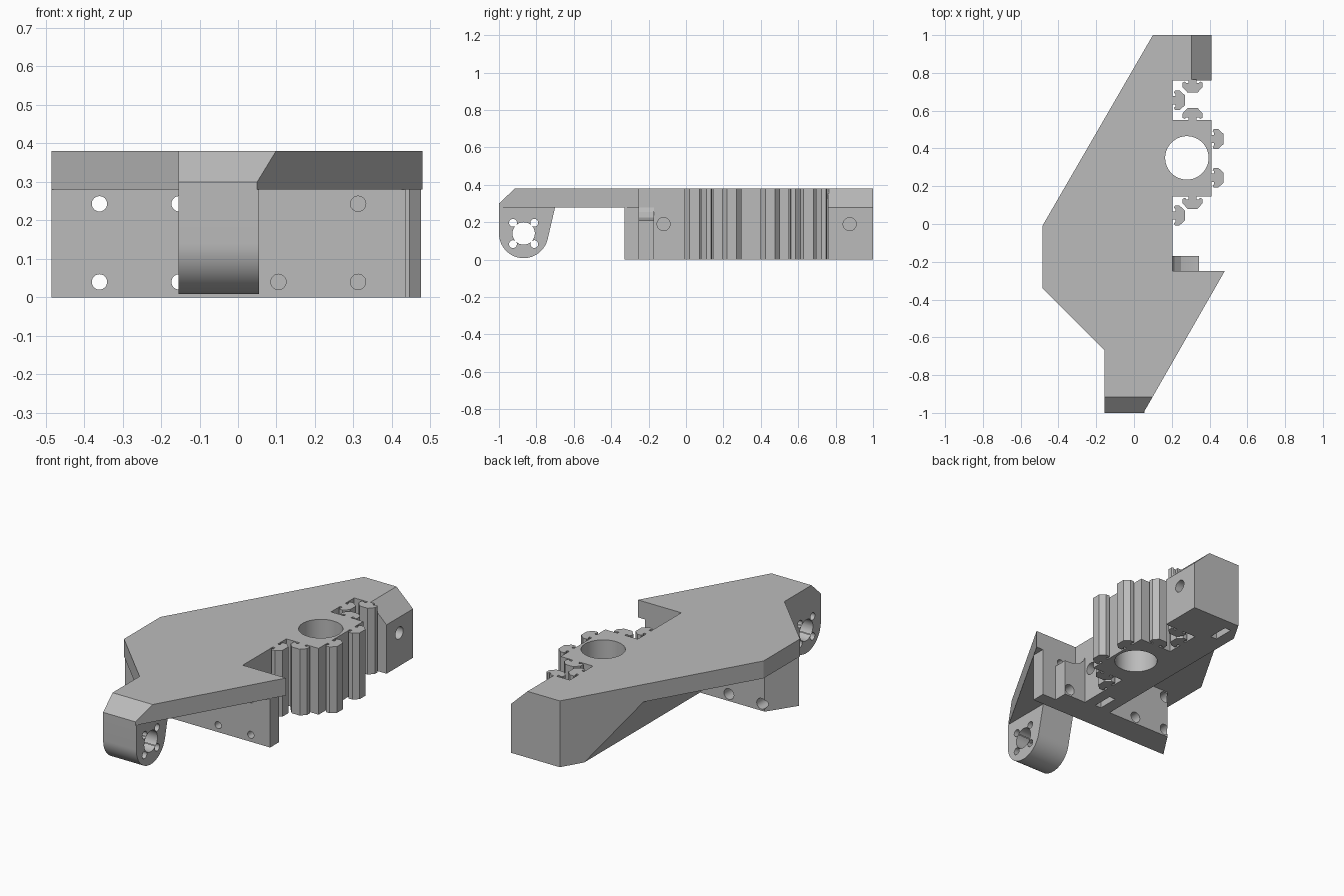
import bpy, bmesh, math
from mathutils import Vector

cube = bpy.data.objects.get("Cube")
if cube:
    bpy.data.objects.remove(cube, do_unlink=True)

grey = bpy.data.materials.new("light_grey")
grey.use_nodes = True
colour = (0.5, 0.5, 0.5, 1)
grey.diffuse_color = colour
grey.node_tree.nodes["Principled BSDF"].inputs["Base Color"].default_value = colour

TOP, UNDER = 0.38, 0.28


def prism(name, pts, axis, lo, hi):
    """Extrude a 2D profile along an axis; the profile uses the other two axes in order."""
    def place(p, d):
        c = list(p)
        c.insert("xyz".index(axis), d)
        return Vector(c)
    bm = bmesh.new()
    face = bm.faces.new([bm.verts.new(place(p, lo)) for p in pts])
    ext = bmesh.ops.extrude_face_region(bm, geom=[face])
    shift = place((0, 0), hi - lo)
    bmesh.ops.translate(bm, vec=shift, verts=[v for v in ext["geom"] if isinstance(v, bmesh.types.BMVert)])
    bmesh.ops.recalc_face_normals(bm, faces=bm.faces)
    mesh = bpy.data.meshes.new(name)
    bm.to_mesh(mesh)
    bm.free()
    mesh.materials.append(grey)
    ob = bpy.data.objects.new(name, mesh)
    bpy.context.collection.objects.link(ob)
    return ob


def rect(a0, b0, a1, b1):
    return [(a0, b0), (a1, b0), (a1, b1), (a0, b1)]


def arc(a, b, r, start=0, end=360, n=32):
    full = end - start == 360
    steps = n if full else n + 1
    angles = [math.radians(start + (end - start) * i / n) for i in range(steps)]
    return [(a + r * math.cos(t), b + r * math.sin(t)) for t in angles]


def cut(ob, *cutters):
    """Subtract each cutter, bake the result and remove the cutter."""
    for c in cutters:
        c.hide_render = True
        mod = ob.modifiers.new("cut", "BOOLEAN")
        mod.operation, mod.solver, mod.object = "DIFFERENCE", "EXACT", c
        bpy.context.view_layer.update()
        deps = bpy.context.evaluated_depsgraph_get()
        mesh = bpy.data.meshes.new_from_object(ob.evaluated_get(deps))
        ob.modifiers.clear()
        ob.data = mesh
        bpy.data.objects.remove(c, do_unlink=True)


def bore():
    return prism("bore_cutter", arc(0.28, 0.35, 0.115, n=64), "z", -0.1, 0.5)


def side_hole(y):
    return prism("hole_cutter", arc(y, 0.19, 0.035), "x", 0.06, 0.5)


parts = []

# Top plate with a front bevel and a back corner bevel
outline = [(0.1, 1), (0.41, 1), (0.41, 0.76), (0.205, 0.76), (0.205, -0.25), (0.48, -0.25),
           (0.05, -1), (-0.155, -1), (-0.155, -0.67), (-0.485, -0.34), (-0.485, -0.01)]
plate = prism("top_plate", outline, "z", UNDER, TOP)
cut(plate,
    prism("front_bevel", [(-1.0425, 0.26), (-0.8725, 0.42), (-1.1, 0.42)], "x", -0.3, 0.3),
    prism("back_bevel", [(0.263, 0.42), (0.452, 0.24), (0.5, 0.42)], "y", 0.7, 1.1),
    bore())
parts.append(plate)

# Core below the plate: sloped left flank, trimmed along the plate diagonal
core = prism("core", [(0.03, 0), (0.205, 0), (0.205, UNDER), (-0.14, UNDER)], "y", -0.17, 1)
cut(core,
    prism("diagonal_trim", [(0.1585, 1.101), (-0.5435, -0.111), (-0.9, 1.1)], "z", -0.1, 0.5),
    bore(), side_hole(-0.12), side_hole(0.875),
    *[prism("nut_slot", rect(0.1, y - 0.06, 0.14, y + 0.06), "z", -0.1, 0.25)
      for y in (-0.1, 0.875)])
parts.append(core)

# Block at the back right corner
block = prism("back_block", rect(0.205, 0.76, 0.41, 1), "z", 0, UNDER)
cut(block, side_hole(0.875))
parts.append(block)

# Front mounting wall in two layers, with screw holes and counterbores
front = prism("front_wall", rect(-0.485, -0.33, 0.435, -0.25), "z", 0, UNDER)
trim = prism("wall_end_trim", [(-0.51, -0.368), (-0.36, -0.14), (-0.6, -0.14)], "z", -0.1, 0.5)
rear = prism("rear_wall", [(-0.485, 0), (0.345, 0), (0.345, 0.21), (0.31, 0.21), (0.25, 0.225),
                           (0.215, 0.255), (0.205, UNDER), (-0.485, UNDER)], "y", -0.25, -0.17)
cut(rear, trim)
cut(front, prism("wall_end_trim", [(-0.51, -0.368), (-0.36, -0.14), (-0.6, -0.14)], "z", -0.1, 0.5))
holes = [(x, z) for x in (-0.36, -0.153, 0.312) for z in (0.04, 0.243)] + [(0.105, 0.04)]
for x, z in holes:
    cut(front, prism("screw_cutter", arc(x, z, 0.02, n=24), "y", -0.4, -0.2))
    if x != 0.105:
        cut(rear, prism("counterbore_cutter", arc(x, z, 0.031, n=24), "y", -0.3, -0.1))
    else:
        cut(rear, prism("screw_cutter", arc(x, z, 0.02, n=24), "y", -0.3, -0.1))
parts += [front, rear]

# Rounded front leg with one large and four small holes
cy, cz = -0.868, 0.14
leg = prism("front_leg", [(-1, UNDER)] + arc(cy, cz, 0.132, 180, 348)
            + [(-0.7, UNDER)], "x", -0.155, 0.055)
cut(leg, prism("axle_cutter", arc(cy, cz, 0.06), "x", -0.3, 0.3),
    *[prism("bolt_cutter", arc(cy + a, cz + b, 0.021, n=20), "x", -0.3, 0.3)
      for a in (-0.057, 0.057) for b in (-0.057, 0.057)])
parts.append(leg)

# Bearing housing beside the core
housing = prism("bearing_housing", rect(0.205, 0.145, 0.41, 0.55), "z", 0, TOP)
cut(housing, bore())
parts.append(housing)

# Interlocking dovetail ribs: mirrored half profile placed along each edge
half = [(0.022, -0.004), (0.022, 0.014), (0.034, 0.014), (0.04, 0.006), (0.052, 0.012),
        (0.052, 0.036), (0.026, 0.065)]
rib = half + [(-u, v) for u, v in reversed(half)]
places = [(0.41, 0.45, 1, 0), (0.41, 0.245, 1, 0), (0.205, 0.655, 1, 0), (0.205, 0.045, 1, 0),
          (0.31, 0.55, 0, 1), (0.31, 0.145, 0, -1), (0.31, 0.76, 0, -1)]
for i, (x, y, nx, ny) in enumerate(places):
    pts = [(x + v * nx - u * ny, y + v * ny + u * nx) for u, v in rib]
    parts.append(prism(f"rib_{i + 1}", pts, "z", 0, TOP))

# Smooth the round surfaces, keep edges sharp
bpy.ops.object.select_all(action="DESELECT")
for ob in parts:
    ob.select_set(True)
bpy.context.view_layer.objects.active = plate
bpy.ops.object.shade_smooth_by_angle(angle=math.radians(25))
